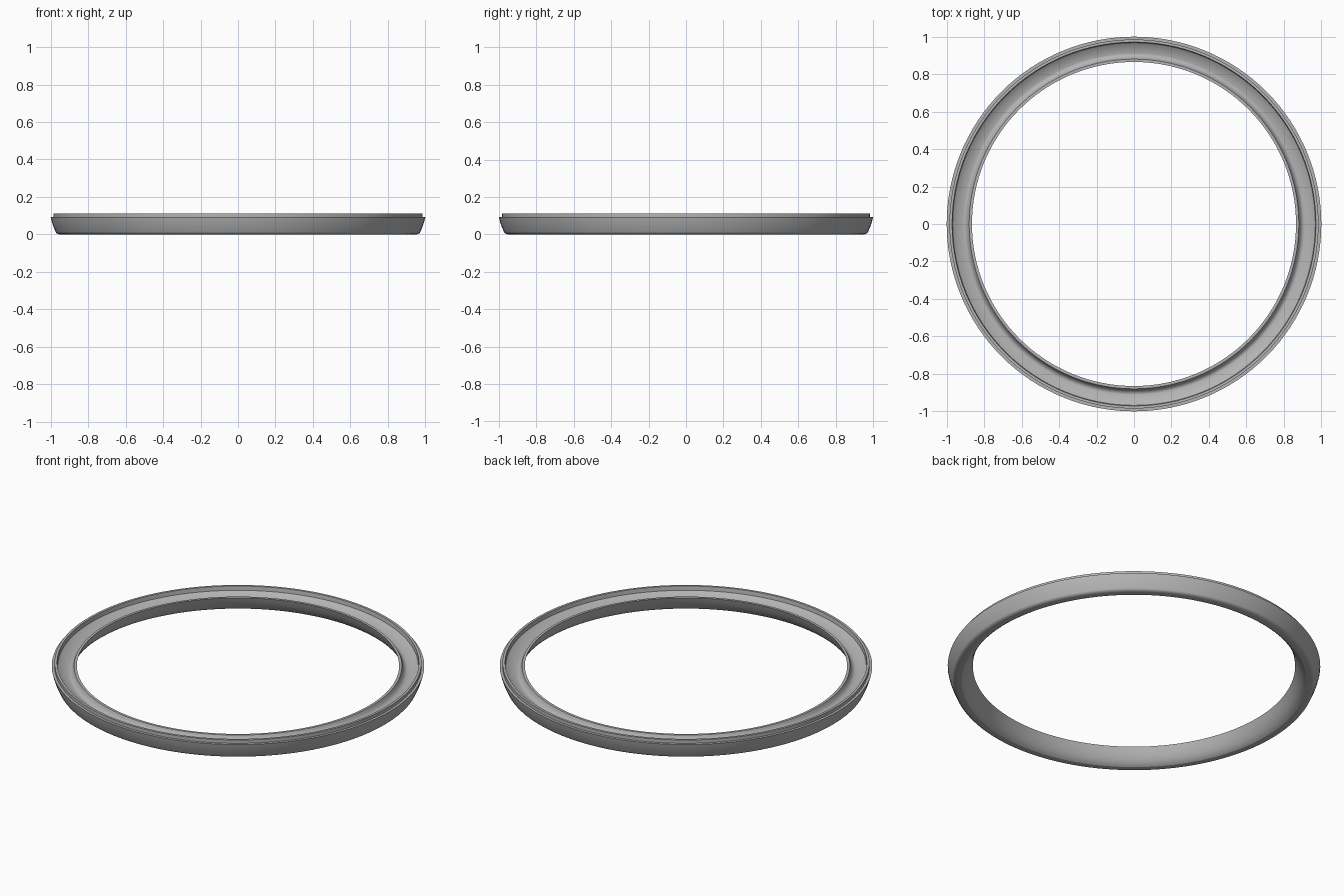
import bpy
import bmesh
import math
from mathutils import Matrix, Vector

cube = bpy.data.objects.get("Cube")
if cube:
    bpy.data.objects.remove(cube, do_unlink=True)

# Single grey finish
GREY = (0.46, 0.46, 0.46, 1.0)
grey = bpy.data.materials.new("satin grey")
grey.use_nodes = True
grey.diffuse_color = GREY
grey.node_tree.nodes["Principled BSDF"].inputs["Base Color"].default_value = GREY


def curve(start, control, end, steps=6):
    """Points on a rounded corner, without its end point."""
    a, b, c = Vector(start), Vector(control), Vector(end)
    return [a.lerp(b, t / steps).lerp(b.lerp(c, t / steps), t / steps) for t in range(steps)]


def lathe(name, profile, segments=128):
    """Spin a closed (radius, height) profile round the z axis."""
    bm = bmesh.new()
    verts = [bm.verts.new((p[0], 0, p[1])) for p in profile]
    edges = [bm.edges.new((v, verts[(i + 1) % len(verts)])) for i, v in enumerate(verts)]
    bmesh.ops.spin(bm, geom=verts + edges, cent=(0, 0, 0), axis=(0, 0, 1),
                   angle=math.tau, steps=segments, use_duplicate=False)
    bmesh.ops.remove_doubles(bm, verts=bm.verts, dist=0.0001)
    bmesh.ops.recalc_face_normals(bm, faces=bm.faces)
    mesh = bpy.data.meshes.new(name)
    bm.to_mesh(mesh)
    bm.free()
    mesh.materials.append(grey)
    obj = bpy.data.objects.new(name, mesh)
    bpy.context.collection.objects.link(obj)
    return obj


# Outer wall and rounded underside
profile = [(1.0, 0.092), (0.995, 0.07), (0.985, 0.04)]
profile += curve((0.974, 0.015), (0.969, 0.0), (0.945, 0.0))
profile += [(0.945, 0.0)]
# Inner wall leaning in to the opening
profile += curve((0.925, 0.0), (0.89, 0.015), (0.865, 0.092))
# Flat inner rim and sunken channel
profile += [(0.865, 0.092), (0.88, 0.092)]
profile += curve((0.883, 0.085), (0.893, 0.06), (0.912, 0.061), 5)
profile += [(0.912, 0.061), (0.958, 0.08)]
# Raised lip and outer step
profile += [(0.968, 0.088), (0.971, 0.112), (0.985, 0.112), (0.985, 0.092)]

ring = lathe("trim_ring", profile)

bpy.ops.object.select_all(action="DESELECT")
ring.select_set(True)
bpy.context.view_layer.objects.active = ring
bpy.ops.object.shade_smooth_by_angle(angle=math.radians(30))
